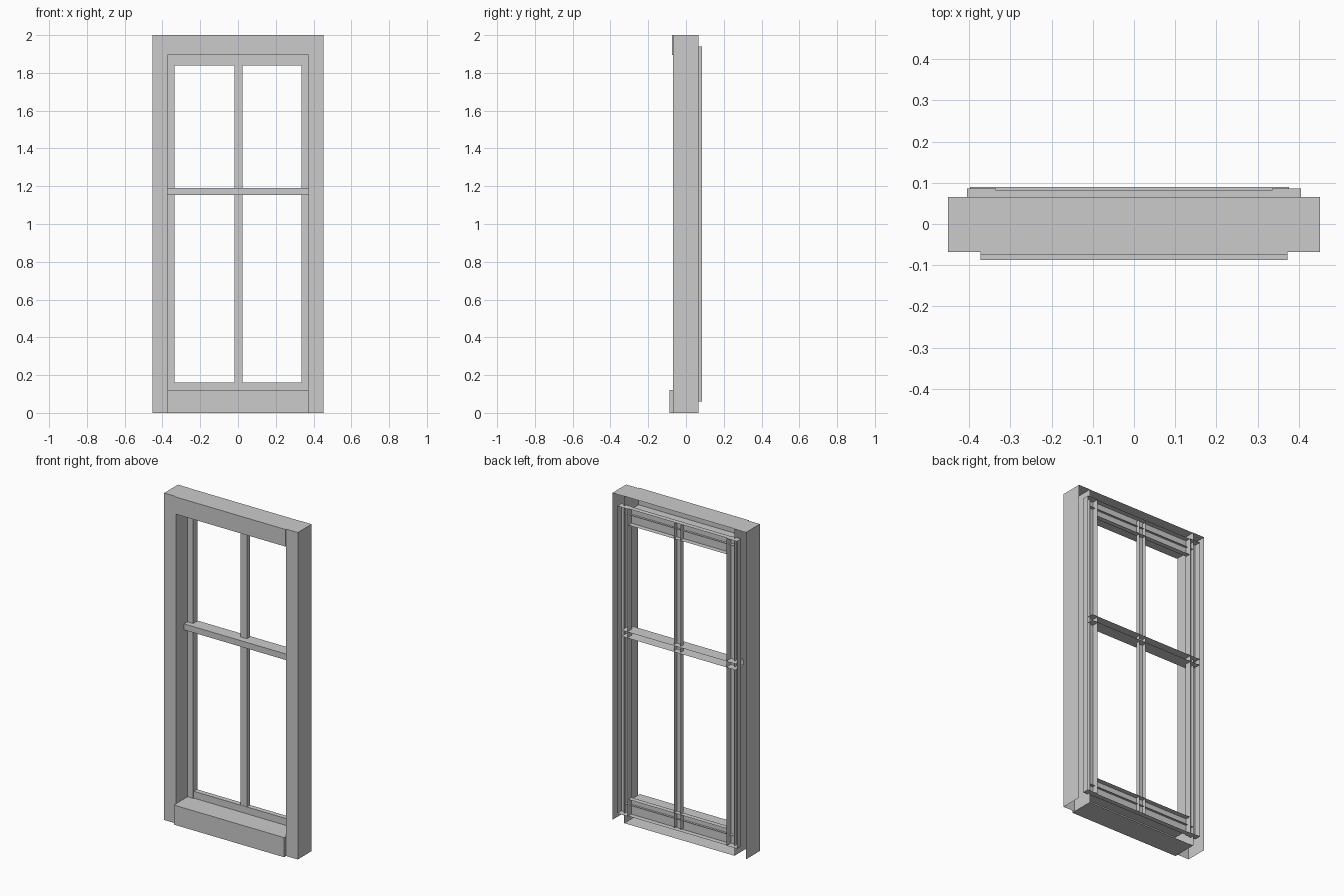
import bpy, bmesh

if "Cube" in bpy.data.objects:
    bpy.data.objects.remove(bpy.data.objects["Cube"])

# face indices of a box by direction
FACES = {'-x': (0, 1, 3, 2), '+x': (4, 6, 7, 5), '-y': (0, 4, 5, 1),
         '+y': (2, 3, 7, 6), '-z': (0, 2, 6, 4), '+z': (1, 5, 7, 3)}


def channel(name, x, y, z, skip):
    """Box spanning the given ranges, with the listed sides left open."""
    bm = bmesh.new()
    v = [bm.verts.new((a, b, c)) for a in x for b in y for c in z]
    for side, idx in FACES.items():
        if side not in skip:
            bm.faces.new([v[i] for i in idx])
    me = bpy.data.meshes.new(name)
    bm.to_mesh(me)
    bm.free()
    ob = bpy.data.objects.new(name, me)
    bpy.context.collection.objects.link(ob)
    return ob


BACK = 0.066
W, INNER = 0.452, 0.373        # outer and inner half widths of the frame
S_OUT, S_IN = 0.405, 0.335     # outer and inner half widths of the sash

# Frame jambs and sash stiles on both sides
for side, s in (('right', 1), ('left', -1)):
    channel(f'{side}_jamb', sorted((s * INNER, s * W)), (-0.068, BACK), (0, 2),
            ('+y', '-z'))
    channel(f'{side}_sash_stile', sorted((s * S_IN, s * S_OUT)), (0.045, 0.086),
            (0.06, 1.94), ('+y',))

# Frame head and sill
channel('head', (-INNER, INNER), (-0.074, 0.064), (1.895, 2), ('+y',))
channel('sill', (-INNER, INNER), (-0.087, 0.064), (0, 0.12), ('+y',))

# Sash top and bottom rails
for name, z in (('top', (1.84, 1.94)), ('bottom', (0.06, 0.162))):
    channel(f'{name}_sash_rail', (-S_IN, S_IN), (0.05, 0.081), z,
            ('+y', '-x', '+x'))

# Meeting rail across the middle and the vertical glazing bar
channel('meeting_rail', (-0.398, 0.376), (0.012, 0.09), (1.153, 1.19),
        ('+y', '-x', '+x'))
channel('glazing_bar', (-0.018, 0.025), (0.052, 0.079), (0.07, 1.93),
        ('+y', '-z', '+z'))
